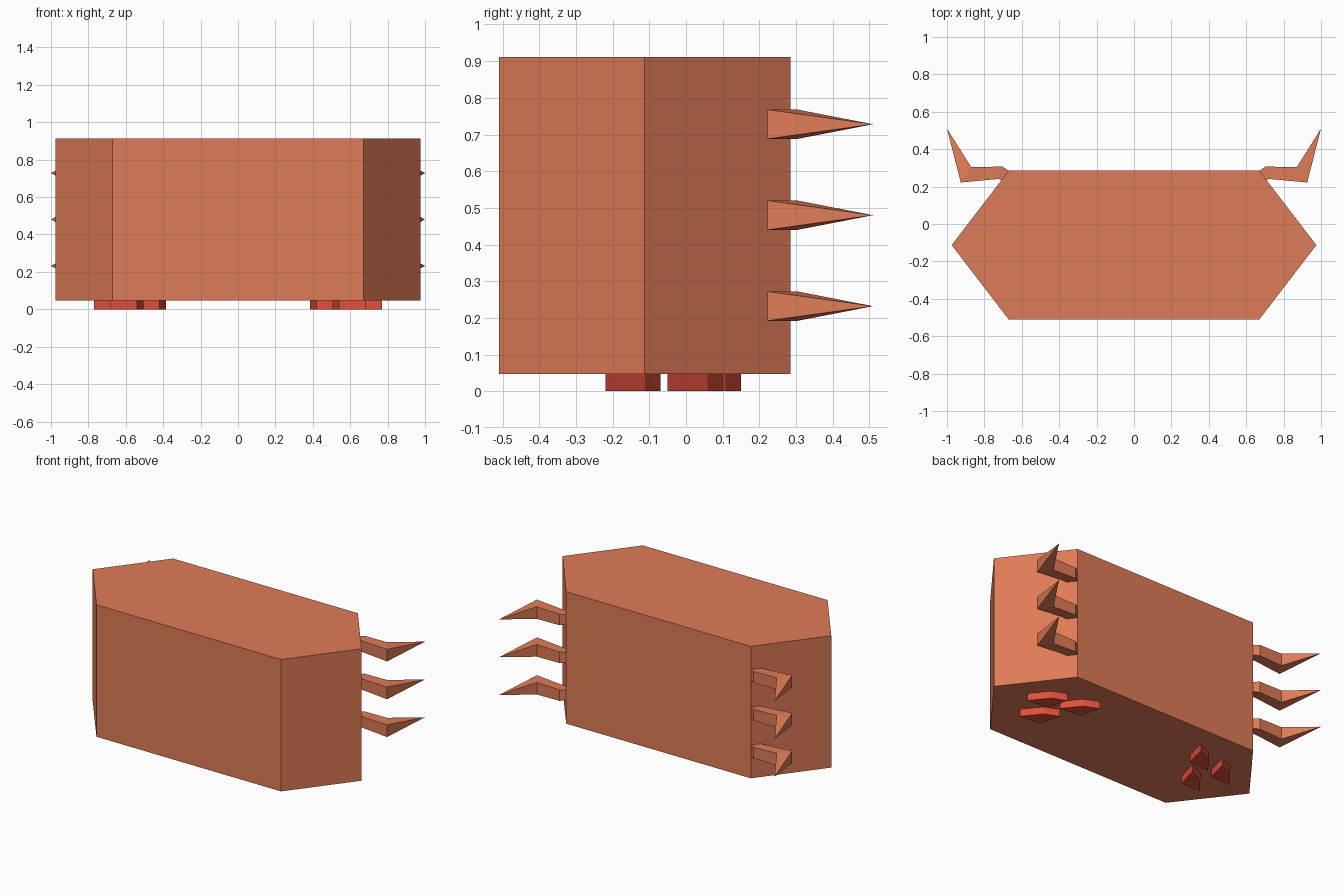
import bpy
import bmesh
from mathutils import Vector

cube = bpy.data.objects.get("Cube")
if cube:
    bpy.data.objects.remove(cube)


def make_material(name, color):
    mat = bpy.data.materials.new(name)
    mat.use_nodes = True
    mat.diffuse_color = color
    mat.node_tree.nodes["Principled BSDF"].inputs["Base Color"].default_value = color
    return mat


clay = make_material("terracotta", (0.74, 0.2, 0.095, 1))
red = make_material("toe red", (0.74, 0.08, 0.042, 1))


def finish(name, bm, mat, mirror=False):
    bmesh.ops.recalc_face_normals(bm, faces=bm.faces[:])
    mesh = bpy.data.meshes.new(name)
    bm.to_mesh(mesh)
    bm.free()
    mesh.materials.append(mat)
    obj = bpy.data.objects.new(name, mesh)
    bpy.context.collection.objects.link(obj)
    if mirror:
        obj.modifiers.new("Mirror", "MIRROR")
    return obj


def prism(name, outline, bottom, top, mat, mirror=False):
    bm = bmesh.new()
    face = bm.faces.new([bm.verts.new((x, y, bottom)) for x, y in outline])
    result = bmesh.ops.extrude_face_region(bm, geom=[face])
    verts = [v for v in result["geom"] if isinstance(v, bmesh.types.BMVert)]
    bmesh.ops.translate(bm, verts=verts, vec=(0, 0, top - bottom))
    return finish(name, bm, mat, mirror)


def claw(name, z):
    # Rectangular sections (back point, front point, half height), then a tip
    sections = [
        ((0.65, 0.27), (0.69, 0.225), 0.03),
        ((0.703, 0.307), (0.722, 0.241), 0.036),
        ((0.87, 0.304), (0.926, 0.222), 0.04),
    ]
    bm = bmesh.new()
    rings = []
    for back, front, half in sections:
        corners = [(back, half), (front, half), (front, -half), (back, -half)]
        rings.append([bm.verts.new((*p, z + h)) for p, h in corners])
    bm.faces.new(rings[0])
    tip = bm.verts.new((1.0, 0.51, z))
    for i in range(4):
        j = (i + 1) % 4
        for a, b in zip(rings, rings[1:]):
            bm.faces.new((a[i], a[j], b[j], b[i]))
        bm.faces.new((rings[-1][i], rings[-1][j], tip))
    return finish(name, bm, clay, True)


# Six-sided body
prism("body", [(0.975, -0.113), (0.67, 0.285), (-0.67, 0.285),
               (-0.975, -0.113), (-0.67, -0.51), (0.67, -0.51)], 0.047, 0.912, clay)

# Three bent claws at each rear corner
for label, z in (("lower", 0.232), ("middle", 0.48), ("upper", 0.728)):
    claw(label + "_claws", z)

# Three kite-shaped toe pads under each side
kite = [Vector(p) for p in ((0.685, -0.22), (0.54, -0.21), (0.505, -0.07), (0.6, -0.112))]
for label, shift in (("front", (0, 0)), ("inner", (-0.12, 0.22)), ("outer", (0.085, 0.17))):
    prism(label + "_toe_pads", [p + Vector(shift) for p in kite], 0, 0.05, red, True)
